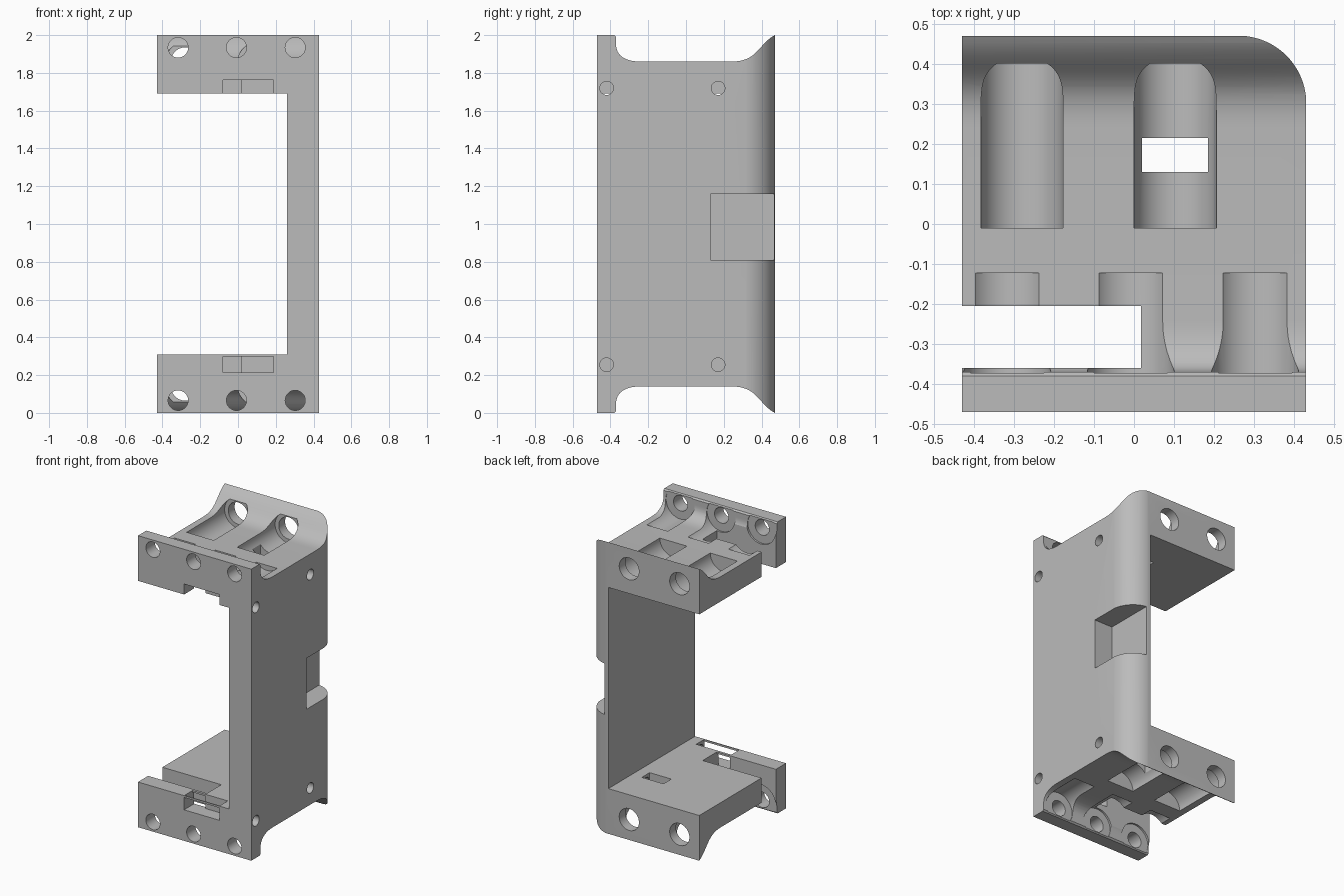
import bpy, bmesh, math
from mathutils import Matrix, Vector
from mathutils.geometry import interpolate_bezier

if "Cube" in bpy.data.objects:
    bpy.data.objects.remove(bpy.data.objects["Cube"])

grey = bpy.data.materials.new("plain grey")
grey.use_nodes = True
grey.diffuse_color = (0.5, 0.5, 0.5, 1)
grey.node_tree.nodes["Principled BSDF"].inputs["Base Color"].default_value = (0.5, 0.5, 0.5, 1)


def make(name, bm):
    bmesh.ops.recalc_face_normals(bm, faces=bm.faces)
    mesh = bpy.data.meshes.new(name)
    bm.to_mesh(mesh)
    bm.free()
    mesh.materials.append(grey)
    obj = bpy.data.objects.new(name, mesh)
    bpy.context.collection.objects.link(obj)
    return obj


def prism(name, points, direction):
    bm = bmesh.new()
    face = bm.faces.new([bm.verts.new(p) for p in points])
    new = bmesh.ops.extrude_face_region(bm, geom=[face])["geom"]
    bmesh.ops.translate(bm, vec=direction, verts=[v for v in new if isinstance(v, bmesh.types.BMVert)])
    return make(name, bm)


def cut(tool, operation="DIFFERENCE"):
    bpy.context.view_layer.objects.active = body
    mod = body.modifiers.new("cut", "BOOLEAN")
    mod.operation = operation
    mod.solver = "EXACT"
    mod.object = tool
    bpy.ops.object.modifier_apply(modifier=mod.name)
    bpy.data.objects.remove(tool)


def cut_box(x, y, z):
    bm = bmesh.new()
    bmesh.ops.create_cube(bm, size=1)
    for v in bm.verts:
        v.co = [r[0] if c < 0 else r[1] for c, r in zip(v.co, (x, y, z))]
    cut(make("box_cutter", bm))


def cut_bore(start, end, radius):
    a, b = Vector(start), Vector(end)
    turn = (b - a).to_track_quat("Z", "Y").to_matrix().to_4x4()
    bm = bmesh.new()
    bmesh.ops.create_cone(bm, cap_ends=True, segments=48, radius1=radius, radius2=radius,
                          depth=(b - a).length, matrix=Matrix.Translation((a + b) / 2) @ turn)
    cut(make("bore_cutter", bm))


def curve(a, b, c, d):
    pts = [Vector((*p, 0)) for p in (a, b, c, d)]
    return [(p.x, p.y) for p in interpolate_bezier(*pts, 16)]


# Bracket body: side profile with a front bar and a flared back lip
upper = [(-0.47, 2), (-0.38, 2), (-0.37, 1.99)]
upper += curve((-0.37, 1.95), (-0.37, 1.89), (-0.32, 1.86), (-0.24, 1.86))
upper += curve((0.24, 1.86), (0.38, 1.86), (0.38, 1.95), (0.47, 2))
profile = upper + [(y, 2 - z) for y, z in reversed(upper)]
body = prism("bracket_body", [(-0.43, y, z) for y, z in profile], (0.86, 0, 0))

# Rounded back corner
r = 0.17
outline = [(-0.6, 0.6), (-0.6, -0.6), (0.6, -0.6), (0.6, 0), (0.431, 0)]
outline += [(0.431 - r + r * math.cos(math.pi * i / 48), 0.471 - r + r * math.sin(math.pi * i / 48))
            for i in range(25)]
outline += [(0, 0.471), (0, 0.6)]
cut(prism("corner_cutter", [(x, y, -0.5) for x, y in outline], (0, 0, 3)), "INTERSECT")

# Open bay and side recess
cut_box((-1, 0.26), (-1, 1), (0.31, 1.69))
cut_box((0.29, 1), (0.13, 1), (0.81, 1.16))

for top in (True, False):
    def up(z):
        return z if top else 2 - z

    # Back pockets and their through holes
    for x in (-0.28, 0.103):
        cut_bore((x, -0.01, up(1.86)), (x, 0.402, up(1.86)), 0.103)
        cut_bore((x, 0.3, up(1.86)), (x, 0.6, up(1.86)), 0.075)

    # Front pockets and their through holes
    for x in (-0.317, -0.008, 0.303):
        cut_bore((x, -0.373, up(1.934)), (x, -0.122, up(1.934)), 0.109)
        cut_bore((x, -0.6, up(1.934)), (x, -0.3, up(1.934)), 0.053)

    # Open slot behind the front bar
    cut_box((-0.6, 0.017), (-0.36, -0.205), sorted((up(1.5), up(2.2))))

    # Tie slots and side channels
    z = 1.719 if top else 0.255
    bay = 1.6 if top else 0.4
    cut_box((0.02, 0.185), (0.13, 0.215), sorted((bay, up(1.82))))
    cut_box((-0.08, 0.187), (-0.6, -0.3775), (z - 0.0425, z + 0.0425))
    cut_box((-0.08, 0.017), (-0.4, -0.35), (z - 0.0425, z + 0.0425))
    cut_box((-0.08, 0.187), (-0.4625, -0.3775), sorted((bay, z)))
    for y in (-0.42, 0.17):
        cut_bore((0.1, y, z), (0.6, y, z), 0.036)

# Smooth bores and fillets, sharp rims
bpy.ops.object.select_all(action="DESELECT")
body.select_set(True)
bpy.context.view_layer.objects.active = body
bpy.ops.object.shade_smooth_by_angle(angle=math.radians(25))
